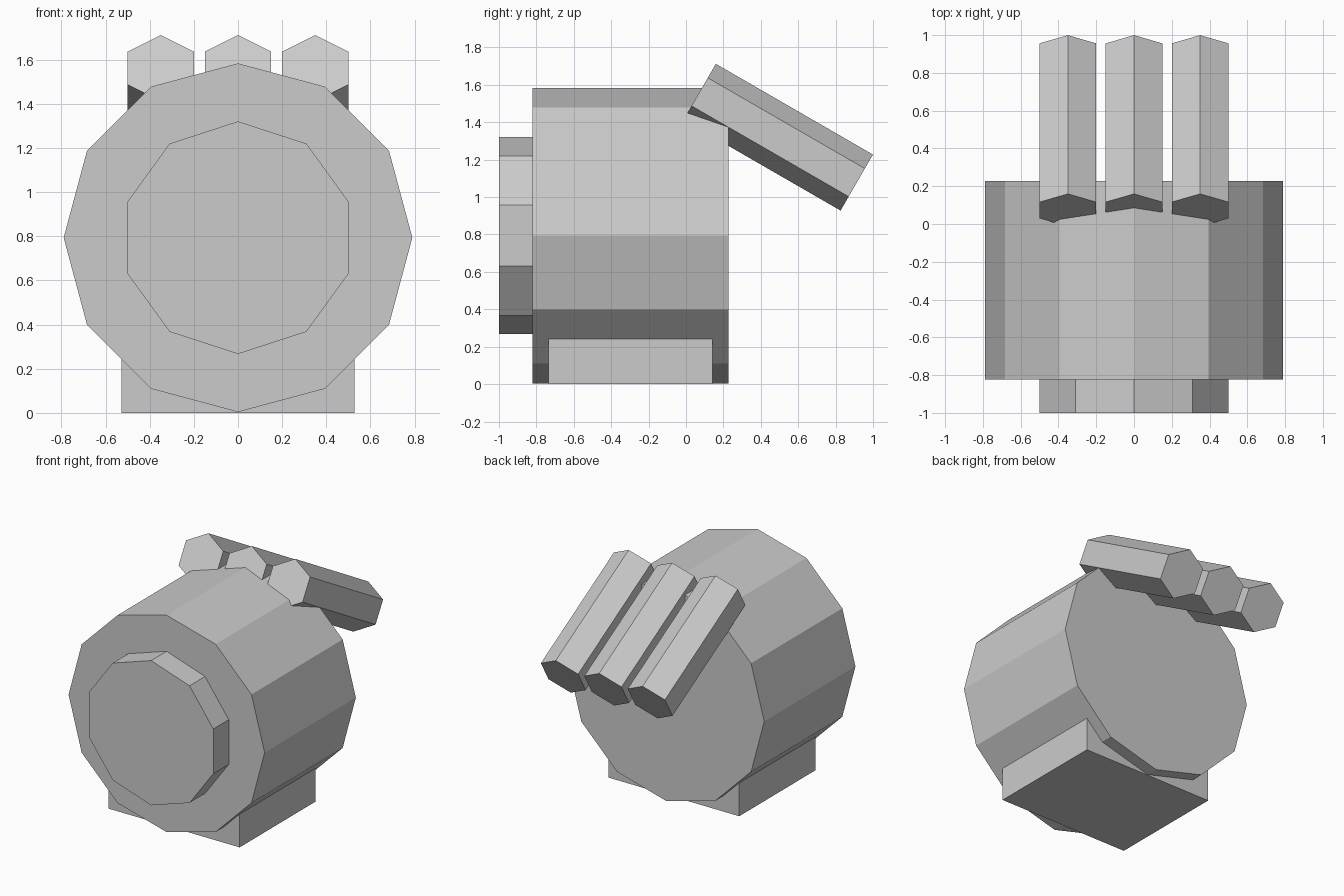
import bpy
from math import radians

if "Cube" in bpy.data.objects:
    bpy.data.objects.remove(bpy.data.objects["Cube"])


def prism(name, sides, radius, length, centre, tilt):
    # Prism with one corner of its outline pointing up, tilted about x
    bpy.ops.mesh.primitive_cylinder_add(vertices=sides, radius=radius, depth=length,
                                        location=centre, rotation=(radians(tilt), 0, 0))
    obj = bpy.context.object
    obj.name = name
    return obj


# Twelve-sided main drum
prism("drum_body", 12, 0.79, 1.05, (0, -0.297, 0.794), 90)

# Ten-sided raised disc on the front
prism("front_disc", 10, 0.527, 0.22, (0, -0.89, 0.794), 90)

# Three hexagonal tubes sloping down behind the drum
for label, x in (("left", -0.35), ("middle", 0), ("right", 0.35)):
    prism(f"{label}_tube", 6, 0.173, 0.97, (x, 0.493, 1.32), 60)

# Rectangular foot, its top buried in the drum
bpy.ops.mesh.primitive_cube_add(size=1, location=(0, -0.297, 0.15))
foot = bpy.context.object
foot.name = "base_foot"
foot.scale = (1.055, 0.875, 0.30)
